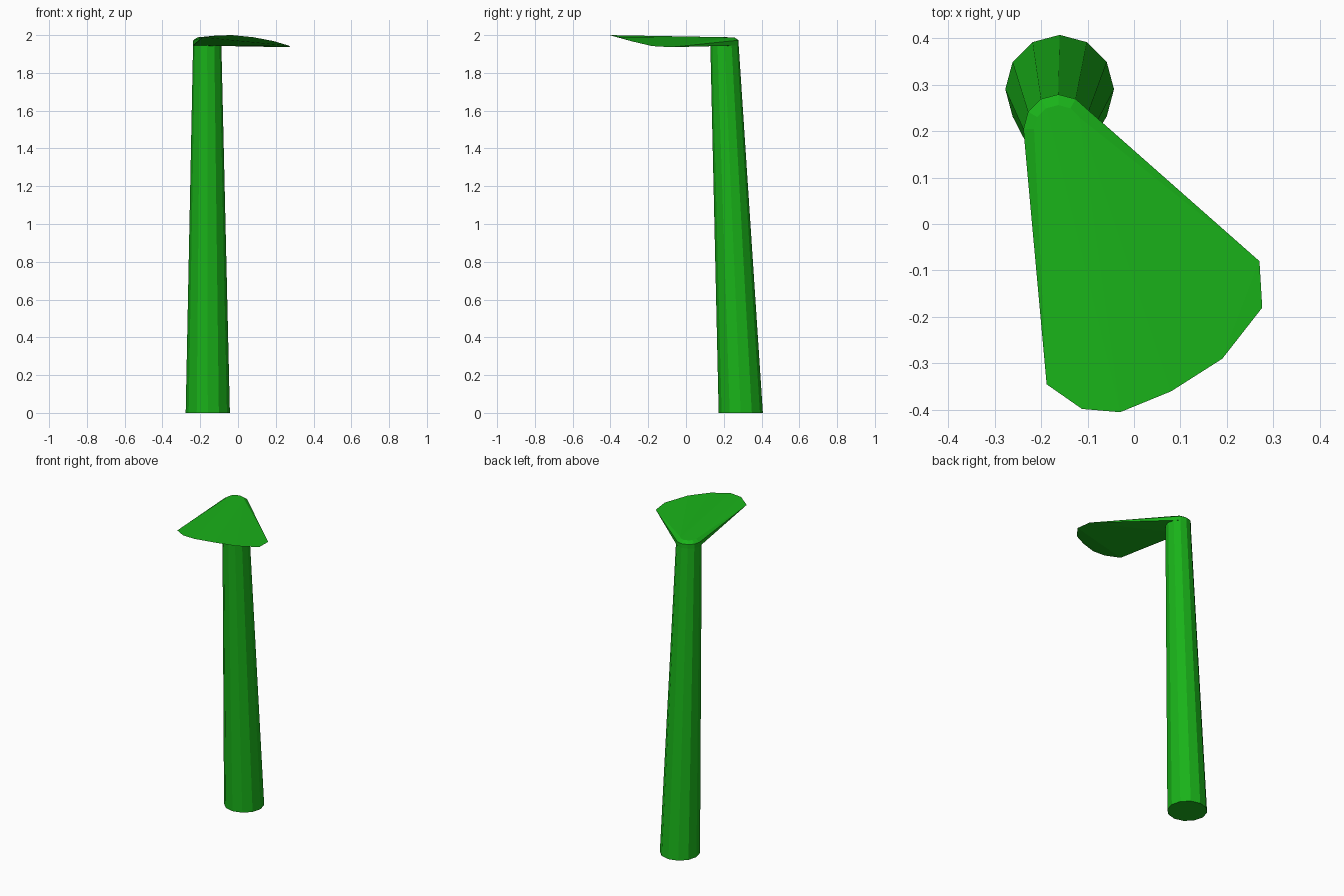
import bpy, bmesh, math

if "Cube" in bpy.data.objects:
    bpy.data.objects.remove(bpy.data.objects["Cube"])

mat = bpy.data.materials.new("green")
mat.diffuse_color = (0.01, 0.45, 0.01, 1)
mat.use_nodes = True
mat.node_tree.nodes["Principled BSDF"].inputs["Base Color"].default_value = mat.diffuse_color


def ring(cx, cy, z, r, n=12):
    return [(cx + r * math.cos(2 * math.pi * i / n),
             cy + r * math.sin(2 * math.pi * i / n), z) for i in range(n)]


def hull(name, points):
    bm = bmesh.new()
    for p in points:
        bm.verts.new(p)
    res = bmesh.ops.convex_hull(bm, input=bm.verts[:])
    loose = [v for v in bm.verts if not v.link_faces]
    bmesh.ops.delete(bm, geom=loose, context='VERTS')
    bmesh.ops.recalc_face_normals(bm, faces=bm.faces[:])
    mesh = bpy.data.meshes.new(name)
    bm.to_mesh(mesh)
    bm.free()
    mesh.materials.append(mat)
    obj = bpy.data.objects.new(name, mesh)
    bpy.context.collection.objects.link(obj)
    return obj


# Tapered, leaning twelve-sided post
hull("post", ring(-0.16, 0.29, 0, 0.117) + ring(-0.163, 0.204, 1.945, 0.075))

# Thin fan spreading forward from the rounded post top
rim = [(-0.188, -0.345, 1.988), (-0.112, -0.398, 1.998), (-0.03, -0.405, 2.0),
       (0.08, -0.36, 1.989), (0.19, -0.29, 1.968), (0.276, -0.18, 1.942),
       (0.27, -0.08, 1.936)]
hull("fan_head", ring(-0.163, 0.204, 1.945, 0.075)
     + ring(-0.163, 0.204, 1.972, 0.075)
     + ring(-0.163, 0.204, 1.988, 0.052) + rim)
